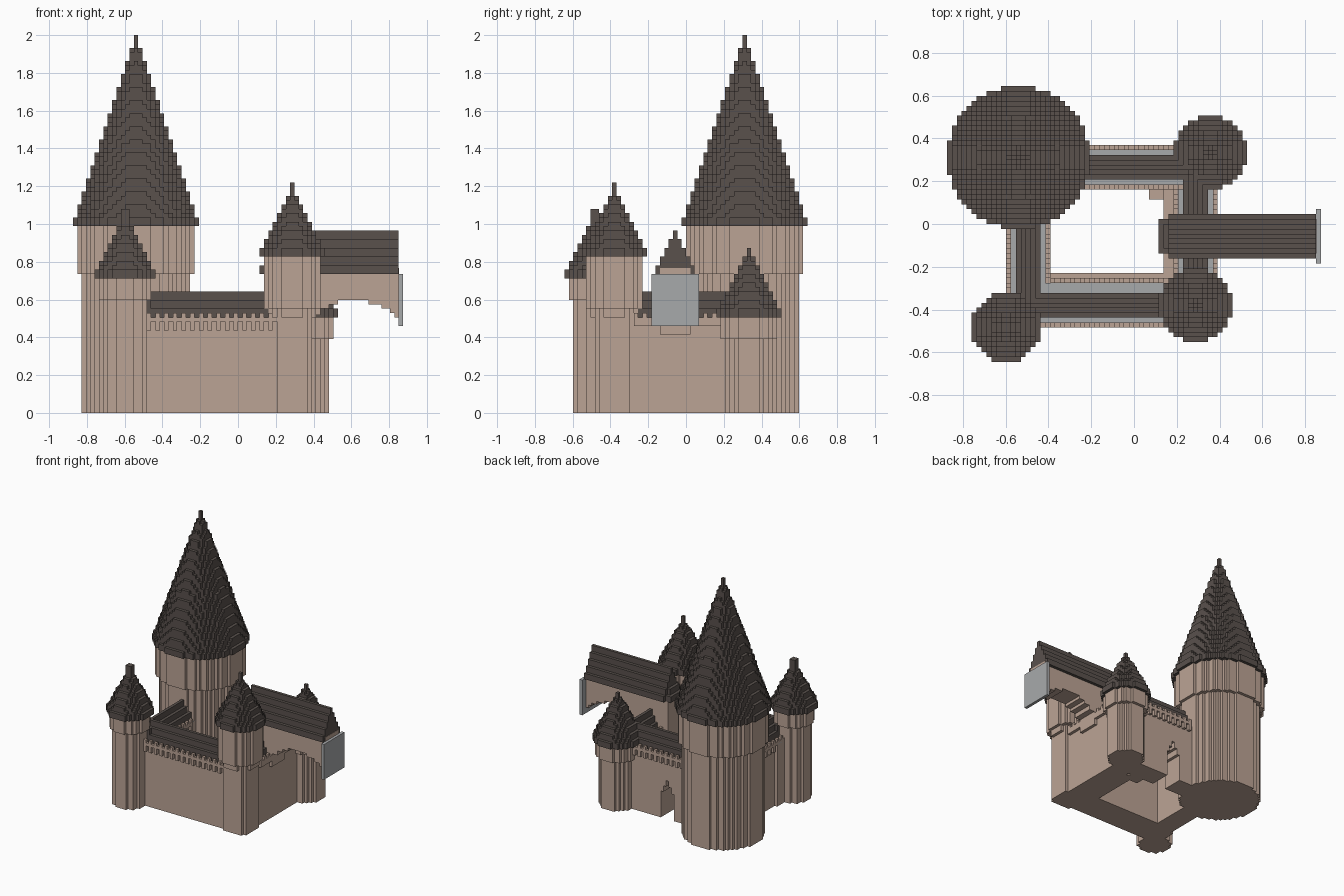
import bpy, bmesh, math

V = 2 / 87  # edge of one block; everything below is in blocks

cube = bpy.data.objects.get("Cube")
if cube:
    bpy.data.objects.remove(cube, do_unlink=True)


def material(name, rgb):
    m = bpy.data.materials.new(name)
    m.use_nodes = True
    m.diffuse_color = (*rgb, 1)
    m.node_tree.nodes["Principled BSDF"].inputs["Base Color"].default_value = (*rgb, 1)
    return m


STONE = material("tan stone", (0.50, 0.37, 0.30))
SLATE = material("dark slate", (0.10, 0.082, 0.073))
GREY = material("light grey", (0.39, 0.40, 0.41))


def prism(bm, outline, z0, z1):
    """Extrude a counter-clockwise outline from z0 to z1."""
    lo = [bm.verts.new((x * V, y * V, z0 * V)) for x, y in outline]
    hi = [bm.verts.new((x * V, y * V, z1 * V)) for x, y in outline]
    bm.faces.new(lo[::-1])
    bm.faces.new(hi)
    n = len(lo)
    for i in range(n):
        j = (i + 1) % n
        bm.faces.new((lo[i], lo[j], hi[j], hi[i]))


def box(bm, x0, x1, y0, y1, z0, z1):
    prism(bm, [(x0, y0), (x1, y0), (x1, y1), (x0, y1)], z0, z1)


def span(bm, axis, a0, a1, c0, c1, z0, z1):
    """Box given along and across a wall that runs on the x or y axis."""
    if axis == "x":
        box(bm, a0, a1, c0, c1, z0, z1)
    else:
        box(bm, c0, c1, a0, a1, z0, z1)


def disc(bm, cx, cy, d, r, z0, z1):
    """Blocky round slab of radius r on a grid of odd or even width d."""
    off = 0.0 if d % 2 else 0.5
    rows = []
    for k in range(-d, d + 1):
        c = k + off
        if c * c + off * off <= r * r + 1e-6:
            w = math.floor(math.sqrt(r * r - c * c) - off + 1e-6) + off + 0.5
            rows.append((c, w))
    right = []
    for i, (c, w) in enumerate(rows):
        if i == 0 or rows[i - 1][1] != w:
            right.append((w, c - 0.5))
        if i == len(rows) - 1 or rows[i + 1][1] != w:
            right.append((w, c + 0.5))
    left = [(-x, y) for x, y in reversed(right)]
    prism(bm, [(cx + x, cy + y) for x, y in right + left], z0, z1)


def finish(name, bm, mat):
    me = bpy.data.meshes.new(name)
    bm.to_mesh(me)
    bm.free()
    me.materials.append(mat)
    ob = bpy.data.objects.new(name, me)
    bpy.context.collection.objects.link(ob)
    return ob


def tower(name, cx, cy, drums, rim_d, z, top, step):
    """Stone drums (diameter, z0, z1) under a stepped conical roof."""
    bm = bmesh.new()
    for d, z0, z1 in drums:
        disc(bm, cx, cy, d, d / 2, z0, z1)
    finish(name + "_body", bm, STONE)
    bm = bmesh.new()
    disc(bm, cx, cy, rim_d, rim_d / 2, z, z + 2)
    for k in range(top - z - 2):
        r = max((rim_d - 2) / 2 + 0.4 - k / step, 0.75)
        disc(bm, cx, cy, rim_d, r, z + 2 + k, z + 3 + k)
    finish(name + "_roof", bm, SLATE)


def gable(bm, axis, a0, a1, c, half, z):
    """Stepped ridge roof, two blocks high per step."""
    while half > 0:
        span(bm, axis, a0, a1, c - half, c + half, z, z + 2)
        half -= 1
        z += 2


def wall(name, axis, ends, lo, hi, lo_span, hi_span, roof, roof_c, teeth=True, gate=None):
    """Wall with walkway, crenellated parapets on both sides and a ridge roof."""
    bm = bmesh.new()
    a0, a1 = ends
    if gate:
        span(bm, axis, a0, gate[0], lo + 1, hi - 1, 0, 13)
        span(bm, axis, gate[1], a1, lo + 1, hi - 1, 0, 13)
        span(bm, axis, a0, a1, lo + 1, hi - 1, 13, 21)
        # stepped arch shoulders
        for s, z0, z1 in ((1, 9, 11), (2, 11, 13)):
            span(bm, axis, gate[0], gate[0] + s, lo + 1, hi - 1, z0, z1)
            span(bm, axis, gate[1] - s, gate[1], lo + 1, hi - 1, z0, z1)
    else:
        span(bm, axis, a0, a1, lo + 1, hi - 1, 0, 21)
    for c, (s0, s1) in ((lo, lo_span), (hi - 1, hi_span)):
        span(bm, axis, s0, s1, c, c + 1, 21 if teeth else 20, 22)
        for a in range(s0, s1, 2):
            span(bm, axis, a, a + 1, c, c + 1, 22, 23)
            if teeth:
                span(bm, axis, a, a + 1, c, c + 1, 19, 21)
    finish(name, bm, STONE)
    bm = bmesh.new()
    span(bm, axis, a0, a1, lo + 1, hi - 1, 21, 21.2)
    finish(name + "_walkway", bm, GREY)
    bm = bmesh.new()
    span(bm, axis, *roof, roof_c - 2.5, roof_c + 2.5, 21, 22)
    gable(bm, axis, *roof, roof_c, 2.5, 22)
    finish(name + "_roof", bm, SLATE)


# Towers
tower("great_tower", -23.5, 13.5, [(25, 0, 32), (27, 32, 43)], 29, 43, 87, 3)
tower("front_right_tower", -26, -21, [(10, 0, 26), (12, 26, 31)], 14, 31, 47, 2)
tower("front_left_tower", 12.5, -16.5, [(11, 22, 24), (13, 24, 36)], 15, 36, 53, 2)
tower("back_left_tower", 15.5, 14.5, [(11, 0, 17), (13, 17, 22)], 15, 22, 38, 2)

# Squared base under the front left tower
bm = bmesh.new()
box(bm, 8, 17, -20, -13, 0, 22)
box(bm, 9, 16, -21, -12, 0, 22)
finish("front_left_tower_base", bm, STONE)

# Walls around the courtyard
wall("front_wall", "x", (-26, 14), -21, -11, (-21, 9), (-17, 8), (-24, 12), -16.5)
wall("right_wall", "y", (-20, 5), -26, -17, (-17, 0), (-11, 0), (-19, 8), -21.5)
wall("back_wall", "x", (-16, 15), 7, 16, (-10, 10), (-10, 10), (-14, 15), 11.5,
     gate=(-6, -1))
wall("left_wall", "y", (-18, 14), 8, 17, (-11, 7), (-12, 10), (-17, 14), 12.5,
     teeth=False)

# Ledges along the courtyard
bm = bmesh.new()
box(bm, -18, 9, -12, -10, 0, 18)
box(bm, 6, 9, -12, 7, 0, 18)
box(bm, 3, 8, 5, 8, 0, 16)
finish("courtyard_ledges", bm, STONE)

# Raised hall carried out over the left wall
bm = bmesh.new()
box(bm, 6, 37, -6, 1, 26, 32)
box(bm, 6, 17, -6, 1, 18, 26)
for x, z in ((19, 22.5), (21, 24), (23, 25)):
    box(bm, 16, x, -6, 1, z, 26)
for x, z in ((30, 25), (33, 24), (35, 23), (36, 22)):
    box(bm, x, 37, -6, 1, z, 26)
finish("hall_body", bm, STONE)

bm = bmesh.new()
gable(bm, "x", 7, 37, -2.5, 4.5, 32)
box(bm, 5, 7, -6, 1, 32, 34)
box(bm, 6, 7, -5, 0, 34, 36)
finish("hall_roof", bm, SLATE)

bm = bmesh.new()
box(bm, 36.9, 37.1, -6, 1, 32, 33.4)
finish("hall_gable_infill", bm, STONE)

bm = bmesh.new()
box(bm, 37, 38, -8, 3, 20, 32)
finish("hall_end_plate", bm, GREY)
